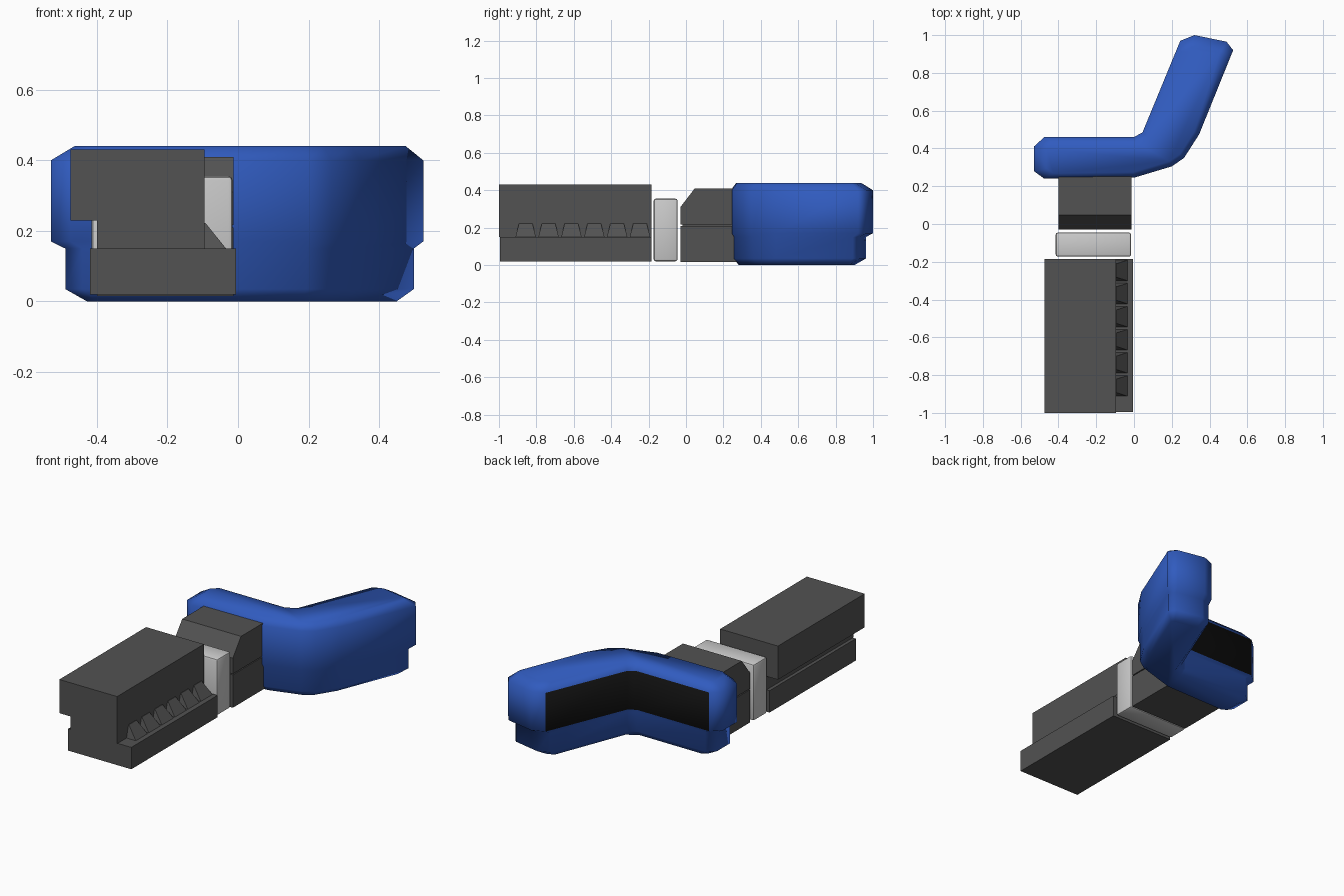
import bpy, bmesh
from mathutils import Vector

if "Cube" in bpy.data.objects:
    bpy.data.objects.remove(bpy.data.objects["Cube"])


def material(name, rgb):
    m = bpy.data.materials.new(name)
    m.diffuse_color = (*rgb, 1)
    m.use_nodes = True
    m.node_tree.nodes["Principled BSDF"].inputs["Base Color"].default_value = m.diffuse_color
    return m


BLUE = material("blue", (0.03, 0.105, 0.52))
BLACK = material("black", (0.006, 0.006, 0.006))
DARK = material("dark_grey", (0.085, 0.085, 0.085))


def add_object(name, bm, mats=()):
    bmesh.ops.recalc_face_normals(bm, faces=bm.faces)
    me = bpy.data.meshes.new(name)
    bm.to_mesh(me)
    bm.free()
    ob = bpy.data.objects.new(name, me)
    bpy.context.collection.objects.link(ob)
    for m in mats:
        me.materials.append(m)
    return ob


def smooth(ob, angle):
    bpy.ops.object.select_all(action='DESELECT')
    bpy.context.view_layer.objects.active = ob
    ob.select_set(True)
    bpy.ops.object.shade_smooth_by_angle(angle=angle)


def loft(bm, loops, black_sides=(), black_ring=-1):
    rings = [[bm.verts.new(p) for p in loop] for loop in loops]
    n = len(rings[0])
    for r in range(len(rings) - 1):
        for i in range(n):
            j = (i + 1) % n
            f = bm.faces.new((rings[r][i], rings[r][j], rings[r + 1][j], rings[r + 1][i]))
            if r == black_ring and i in black_sides:
                f.material_index = 1
    bm.faces.new(rings[0][::-1])
    bm.faces.new(rings[-1])


def prism(name, axis, profile, a, b, mats=(DARK,), bevel=0):
    # axis 'y': profile is (x, z); axis 'x': profile is (y, z)
    put = (lambda p, t: (p[0], t, p[1])) if axis == 'y' else (lambda p, t: (t, p[0], p[1]))
    bm = bmesh.new()
    loft(bm, [[put(p, t) for p in profile] for t in (a, b)])
    if bevel:
        bmesh.ops.bevel(bm, geom=bm.edges[:], offset=bevel, segments=2, affect='EDGES', profile=0.5)
    return add_object(name, bm, mats)


def rect(a0, z0, a1, z1):
    return [(a0, z0), (a1, z0), (a1, z1), (a0, z1)]


# Long receiver: base rail and overhanging upper body
prism("base_rail", 'y', rect(-0.42, 0.02, -0.005, 0.15), -0.995, -0.185)
prism("upper_body", 'y', [(-0.40, 0.149), (-0.095, 0.149), (-0.095, 0.43),
                          (-0.475, 0.43), (-0.475, 0.23), (-0.40, 0.23)], -1.0, -0.185)

# Row of wedge teeth sloping down from the upper body onto the rail
bm = bmesh.new()
for k in range(6):
    y = -0.246 - 0.1222 * k
    low = [(-0.10, y - 0.055, 0.149), (-0.033, y - 0.055, 0.149),
           (-0.033, y + 0.055, 0.149), (-0.10, y + 0.055, 0.149)]
    top = [(-0.10, y - 0.036, 0.222), (-0.092, y - 0.036, 0.222),
           (-0.092, y + 0.036, 0.222), (-0.10, y + 0.036, 0.222)]
    loft(bm, [low, top])
add_object("rail_teeth", bm, (DARK,))

# Pale spacer plate with softened edges
spacer = prism("spacer_plate", 'x', rect(-0.173, 0.02, -0.045, 0.355), -0.415, -0.015, (), 0.012)
smooth(spacer, 0.7)

# Two stacked blocks joining the handle
prism("lower_joint", 'x', rect(-0.03, 0.015, 0.27, 0.21), -0.40, -0.013)
prism("upper_joint", 'x', [(-0.03, 0.216), (0.27, 0.216), (0.27, 0.41), (0.047, 0.41),
                           (-0.03, 0.31)], -0.40, -0.013)
prism("joint_core", 'x', rect(-0.02, 0.20, 0.27, 0.225), -0.39, -0.025)

# Bent handle: one outline lofted through rings of (z, side inset, end inset)
outline = [Vector(p) for p in (
    (-0.53, 0.28), (-0.475, 0.24), (0, 0.245), (0.2, 0.305), (0.265, 0.35),
    (0.345, 0.475), (0.525, 0.92), (0.49, 0.965), (0.32, 1.0), (0.245, 0.97),
    (0.045, 0.485), (0, 0.46), (-0.475, 0.46), (-0.53, 0.41))]
ends = {i: Vector((1, 0)) for i in (0, 1, 12, 13)}
ends.update({i: Vector((-0.5, -0.87)) for i in (6, 7, 8, 9)})


def handle_ring(z, side, end):
    pts = []
    for i, p in enumerate(outline):
        d = (outline[(i + 1) % len(outline)] - p).normalized() + (p - outline[i - 1]).normalized()
        q = p + Vector((-d.y, d.x)).normalized() * side + ends.get(i, Vector((0, 0))) * max(0, end - side * 0.5)
        pts.append((q.x, q.y, z))
    return pts


bm = bmesh.new()
rings = [(0, 0.045, 0.085), (0.035, 0.012, 0.036), (0.15, 0.012, 0.036),
         (0.17, 0, 0), (0.40, 0, 0), (0.44, 0.03, 0.055)]
loft(bm, [handle_ring(*r) for r in rings], black_sides=(9, 10, 11), black_ring=3)
handle = add_object("bent_handle", bm, (BLUE, BLACK))
smooth(handle, 1.1)
